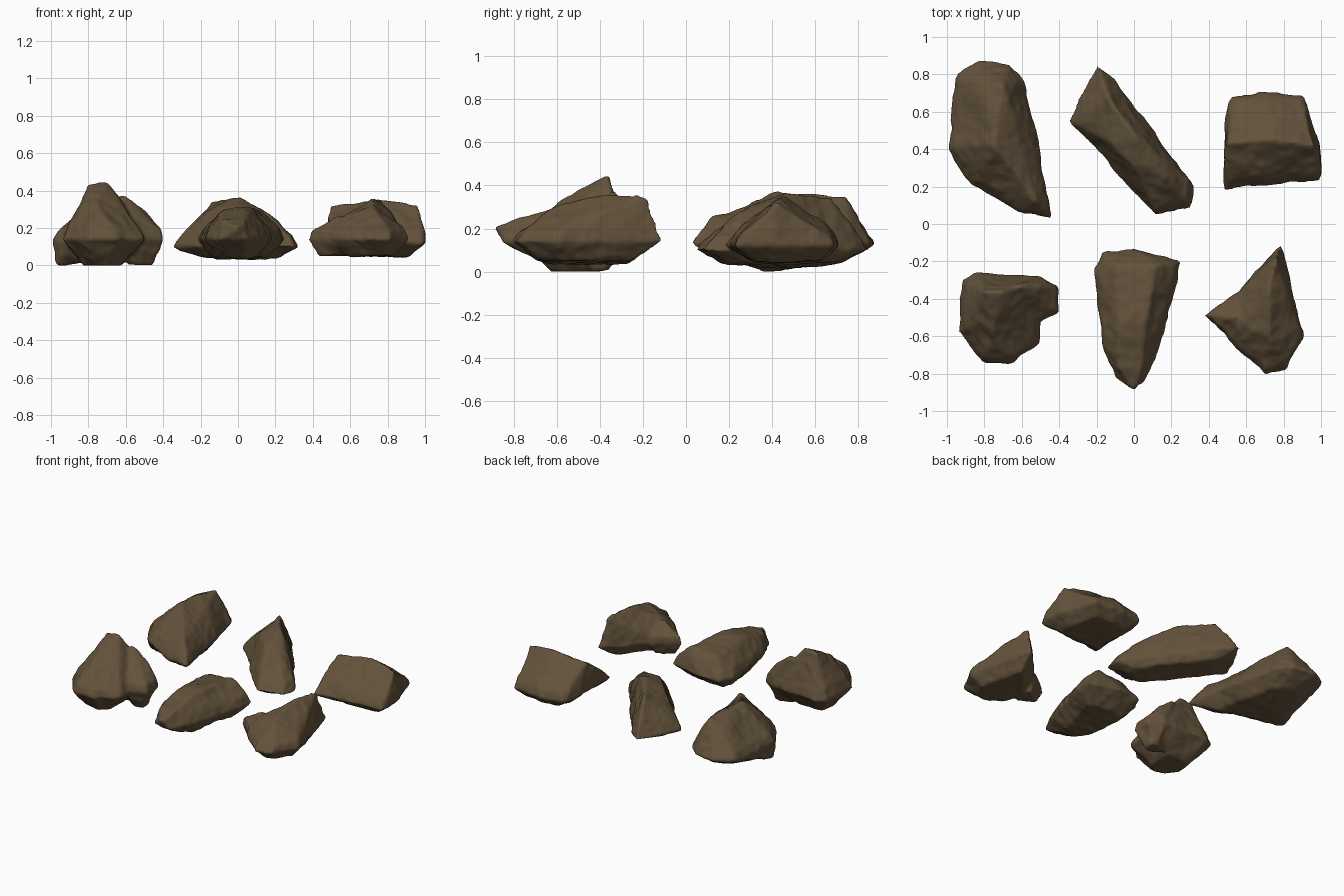
import bpy
import bmesh
from mathutils import Vector, noise

cube = bpy.data.objects.get("Cube")
if cube:
    bpy.data.objects.remove(cube, do_unlink=True)

# One earthy brown for every stone
brown = bpy.data.materials.new("earth_brown")
brown.use_nodes = True
brown.diffuse_color = (.125, .085, .044, 1)
shader = next(n for n in brown.node_tree.nodes if n.type == "BSDF_PRINCIPLED")
shader.inputs["Base Color"].default_value = brown.diffuse_color
shader.inputs["Roughness"].default_value = .9


def weathering(point):
    """Height of the worn surface: broad dents, chips and fine pitting."""
    broad = noise.noise(point * 5)
    chips = abs(noise.noise(point * 9)) - .2
    pitting = noise.noise(point * 22)
    return .014 * broad - .01 * chips + .004 * pitting


def ring(outline, scale, height):
    """Copy of a plan outline, scaled about its middle, at a given height."""
    middle = sum((Vector(p) for p in outline), Vector((0, 0))) / len(outline)
    return [middle.lerp(Vector(p), scale).to_3d() + Vector((0, 0, height))
            for p in outline]


def add_lump(bm, outline, corners, rim, base, foot):
    """Convex lump: narrow foot, widest at the rim, shoulder, then corners."""
    points = ring(outline, foot, base)
    points += ring(outline, 1, rim)
    points += ring(outline, .9, rim + .05)
    points += corners
    verts = [bm.verts.new(p) for p in points]
    result = bmesh.ops.convex_hull(bm, input=verts)
    spare = {g for g in result["geom_interior"] + result["geom_unused"]
             if isinstance(g, bmesh.types.BMVert)}
    bmesh.ops.delete(bm, geom=list(spare), context="VERTS")


def make_rock(name, rim, base, foot, *lumps):
    """Fuse lumps into one stone, round it slightly and weather it."""
    bm = bmesh.new()
    for outline, corners in lumps:
        add_lump(bm, outline, corners, rim, base, foot)
    bmesh.ops.recalc_face_normals(bm, faces=bm.faces)
    rough = bpy.data.meshes.new(name + "_rough")
    bm.to_mesh(rough)
    bm.free()
    rock = bpy.data.objects.new(name, rough)
    bpy.context.collection.objects.link(rock)

    remesh = rock.modifiers.new("fuse", "REMESH")
    remesh.mode = "VOXEL"
    remesh.voxel_size = .0125
    soften = rock.modifiers.new("soften", "SMOOTH")
    soften.factor = .5
    soften.iterations = 4

    # Bake the modifiers into the final mesh
    bpy.context.view_layer.update()
    graph = bpy.context.evaluated_depsgraph_get()
    stone = bpy.data.meshes.new_from_object(rock.evaluated_get(graph))
    stone.name = name
    rock.modifiers.clear()
    rock.data = stone
    bpy.data.meshes.remove(rough)

    # Wear the surface along its normals, keeping it above the ground
    worn = [v.co + v.normal * weathering(v.co) for v in stone.vertices]
    for vert, place in zip(stone.vertices, worn):
        place.z = max(place.z, 0)
        vert.co = place
    stone.materials.clear()
    stone.materials.append(brown)
    for face in stone.polygons:
        face.material_index = 0
        face.use_smooth = True
    stone.update()


# Large slab with a long ridge and one low corner
slab_outline = [(-.95, .8), (-.82, .88), (-.66, .86), (-.58, .77),
                (-.5, .4), (-.44, .03), (-.6, .06), (-.87, .2), (-1, .4)]
slab_corners = [(-.82, .76, .28), (-.7, .74, .34), (-.75, .42, .38),
                (-.52, .12, .25), (-.97, .38, 0)]
make_rock("back_right_slab_rock", .13, .04, .6, (slab_outline, slab_corners))

# Long stone lying diagonally, with a broad top
long_outline = [(-.34, .55), (-.2, .86), (-.1, .77), (.15, .44),
                (.32, .2), (.31, .08), (.12, .04)]
long_corners = [(-.14, .68, .34), (-.2, .56, .27), (-.12, .42, .31),
                (0, .48, .37), (.08, .42, .33), (0, .3, .31), (.16, .25, .28)]
make_rock("back_middle_long_rock", .1, .04, .65, (long_outline, long_corners))

# Wedge with one broad sloping face
wedge_outline = [(.48, .18), (1, .23), (1, .4), (.91, .69),
                 (.7, .71), (.52, .68), (.48, .55)]
wedge_corners = [(.49, .43, .32), (.75, .45, .35), (.97, .42, .33),
                 (.7, .63, .24)]
make_rock("back_left_wedge_rock", .12, .05, .65,
          (wedge_outline, wedge_corners))

# Peaked stone with a lobe on one side
peak_outline = [(-.92, -.3), (-.85, -.25), (-.5, -.28), (-.5, -.64),
                (-.65, -.75), (-.8, -.74), (-.94, -.58)]
peak_corners = [(-.8, -.36, .43), (-.7, -.36, .45), (-.76, -.6, .33),
                (-.85, -.54, .3)]
lobe_outline = [(-.4, -.33), (-.4, -.47), (-.52, -.53), (-.7, -.4),
                (-.5, -.28)]
lobe_corners = [(-.62, -.33, .38), (-.5, -.33, .29)]
make_rock("front_right_peaked_rock", .14, 0, .45,
          (peak_outline, peak_corners), (lobe_outline, lobe_corners))

# Tapering stone, broad at the back and narrow at the front
taper_outline = [(-.21, -.25), (-.16, -.15), (0, -.12), (.1, -.15),
                 (.26, -.19), (.12, -.72), (.05, -.85), (-.1, -.83),
                 (-.17, -.68)]
taper_corners = [(-.1, -.22, .27), (.12, -.22, .29), (.06, -.5, .31),
                 (-.08, -.52, .3), (.04, -.78, .25), (-.09, -.76, .25),
                 (0, -.88, .2)]
make_rock("front_middle_tapered_rock", .14, .04, .6,
          (taper_outline, taper_corners))

# Pointed stone with a low spur on one side
point_outline = [(.79, -.1), (.7, -.18), (.52, -.4), (.5, -.62),
                 (.7, -.81), (.82, -.78), (.91, -.6)]
point_corners = [(.76, -.18, .35), (.72, -.36, .36), (.73, -.62, .31),
                 (.57, -.54, .27)]
spur_outline = [(.37, -.49), (.55, -.36), (.65, -.5), (.52, -.62)]
spur_corners = [(.55, -.5, .27)]
make_rock("front_left_pointed_rock", .14, .05, .65,
          (point_outline, point_corners), (spur_outline, spur_corners))
